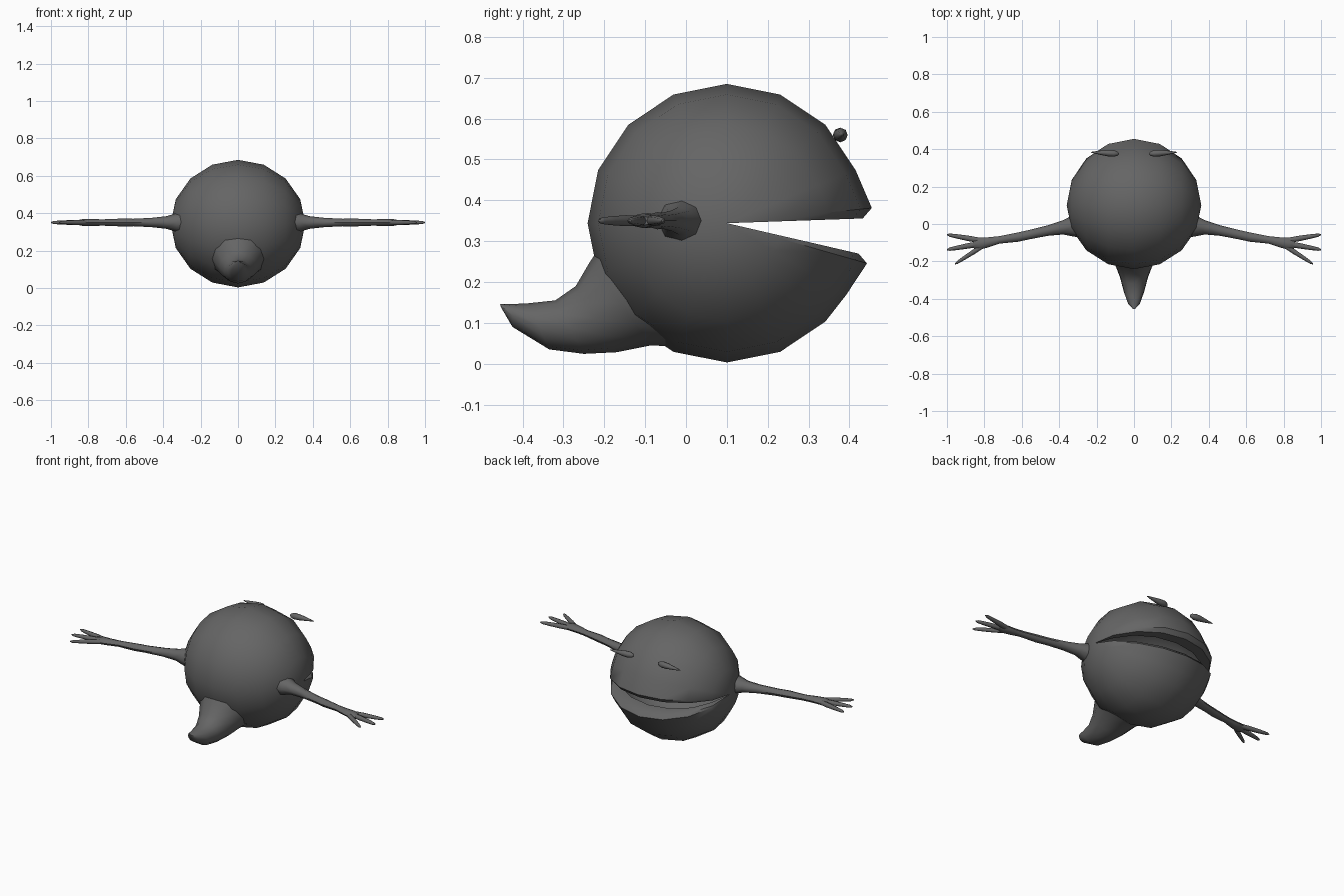
import bpy, bmesh
from math import sin, cos, radians, pi
from mathutils import Vector

cube = bpy.data.objects.get("Cube")
if cube:
    bpy.data.objects.remove(cube, do_unlink=True)

grey = bpy.data.materials.new("dark grey")
grey.use_nodes = True
grey.diffuse_color = (0.13, 0.13, 0.13, 1)
grey.node_tree.nodes["Principled BSDF"].inputs["Base Color"].default_value = (0.13, 0.13, 0.13, 1)


def finish(bm, name, angle=50):
    bmesh.ops.recalc_face_normals(bm, faces=bm.faces)
    mesh = bpy.data.meshes.new(name)
    bm.to_mesh(mesh)
    bm.free()
    mesh.materials.append(grey)
    obj = bpy.data.objects.new(name, mesh)
    bpy.context.collection.objects.link(obj)
    bpy.ops.object.select_all(action='DESELECT')
    obj.select_set(True)
    bpy.context.view_layer.objects.active = obj
    bpy.ops.object.shade_smooth_by_angle(angle=radians(angle))
    return obj


def loft(bm, rings):
    """Skin a list of equal vertex rings and cap both ends."""
    rows = [[bm.verts.new(p) for p in ring] for ring in rings]
    n = len(rows[0])
    for a, b in zip(rows, rows[1:]):
        for i in range(n):
            j = (i + 1) % n
            bm.faces.new((a[i], a[j], b[j], b[i]))
    bm.faces.new(rows[0])
    bm.faces.new(rows[-1])


def ellipse(center, u, v, n=8):
    return [center + u * cos(2 * pi * i / n) + v * sin(2 * pi * i / n) for i in range(n)]


def limb(bm, side, stations):
    """Tapered limb along x: stations are (x, y, half width in y, half height in z)."""
    loft(bm, [ellipse(Vector((side * x, y, 0.35)), Vector((0, w, 0)), Vector((0, 0, h)))
              for x, y, w, h in stations])


# Hollow round body: a lune around the x axis, with a thick lip and a mouth cavity
angles = [6] + [22.5 * k for k in range(1, 15)] + [329, 344]
outer = [(a, 0.357 if a in (6, 344) else 0.341, 0.36) for a in angles]
inner = [(a, 0.26, 0.335) for a in reversed(angles[1:-1])]
section = outer + [(347, 0.331, 0.36), (346, 0.26, 0.335)] + inner + [(4, 0.26, 0.335), (2, 0.333, 0.36)]
bm = bmesh.new()
poles = [bm.verts.new((x, 0.1, 0.344)) for x in (0.36, -0.36)]
rows = []
for a, r, rx in section:
    a = radians(a)
    rows.append([bm.verts.new((rx * cos(pi * k / 8), 0.1 + r * sin(pi * k / 8) * cos(a),
                               0.344 + r * sin(pi * k / 8) * sin(a))) for k in range(1, 8)])
for a, b in zip(rows, rows[1:] + rows[:1]):
    bm.faces.new((poles[0], a[0], b[0]))
    bm.faces.new((poles[1], b[-1], a[-1]))
    for i in range(6):
        bm.faces.new((a[i], a[i + 1], b[i + 1], b[i]))
finish(bm, "body")

# Upturned tail: top and bottom points (y, z) of each ring, with its half width
tail = [((-0.18, 0.33), (0.0, 0.04), 0.17), ((-0.235, 0.25), (-0.085, 0.045), 0.13),
        ((-0.27, 0.19), (-0.17, 0.028), 0.10), ((-0.32, 0.155), (-0.25, 0.024), 0.075),
        ((-0.385, 0.148), (-0.335, 0.035), 0.055), ((-0.425, 0.146), (-0.425, 0.09), 0.032),
        ((-0.455, 0.146), (-0.453, 0.138), 0.006)]
bm = bmesh.new()
rings = []
for top, bottom, w in tail:
    t, b = Vector((0, *top)), Vector((0, *bottom))
    rings.append(ellipse((t + b) / 2, Vector((w, 0, 0)), (t - b) / 2, 12))
loft(bm, rings)
finish(bm, "tail", 60)

# Arms with flared shoulders and three fingers, and floating brows
arm = [(0.29, -0.008, 0.064, 0.06), (0.33, -0.01, 0.056, 0.05), (0.38, -0.018, 0.038, 0.034),
       (0.46, -0.035, 0.028, 0.025), (0.56, -0.057, 0.025, 0.02), (0.62, -0.07, 0.025, 0.021),
       (0.72, -0.085, 0.02, 0.017), (0.78, -0.098, 0.027, 0.018), (0.83, -0.105, 0.034, 0.018),
       (0.86, -0.108, 0.02, 0.012)]
finger_tips = [(1.0, -0.057), (1.0, -0.137), (0.957, -0.213)]
finger_roots = [(0.81, -0.09), (0.82, -0.105), (0.80, -0.112)]
brow = [(0.08, 0.003), (0.09, 0.012), (0.11, 0.018), (0.14, 0.017), (0.18, 0.011), (0.21, 0.006), (0.23, 0.002)]
for side, word in ((1, "left"), (-1, "right")):
    bm = bmesh.new()
    limb(bm, side, arm)
    for root, tip in zip(finger_roots, finger_tips):
        root, tip = Vector(root), Vector(tip)
        steps = []
        for t, r in ((0, 0.014), (0.35, 0.015), (0.7, 0.012), (0.92, 0.009), (1, 0.003)):
            p = root.lerp(tip, t)
            steps.append((p.x, p.y, r, r * 0.9))
        limb(bm, side, steps)
    finish(bm, word + "_arm")

    bm = bmesh.new()
    loft(bm, [ellipse(Vector((side * x, 0.376 + 0.05 * (x - 0.08), 0.56)), Vector((0, r, 0)), Vector((0, 0, r)))
              for x, r in brow])
    finish(bm, word + "_brow", 60)
